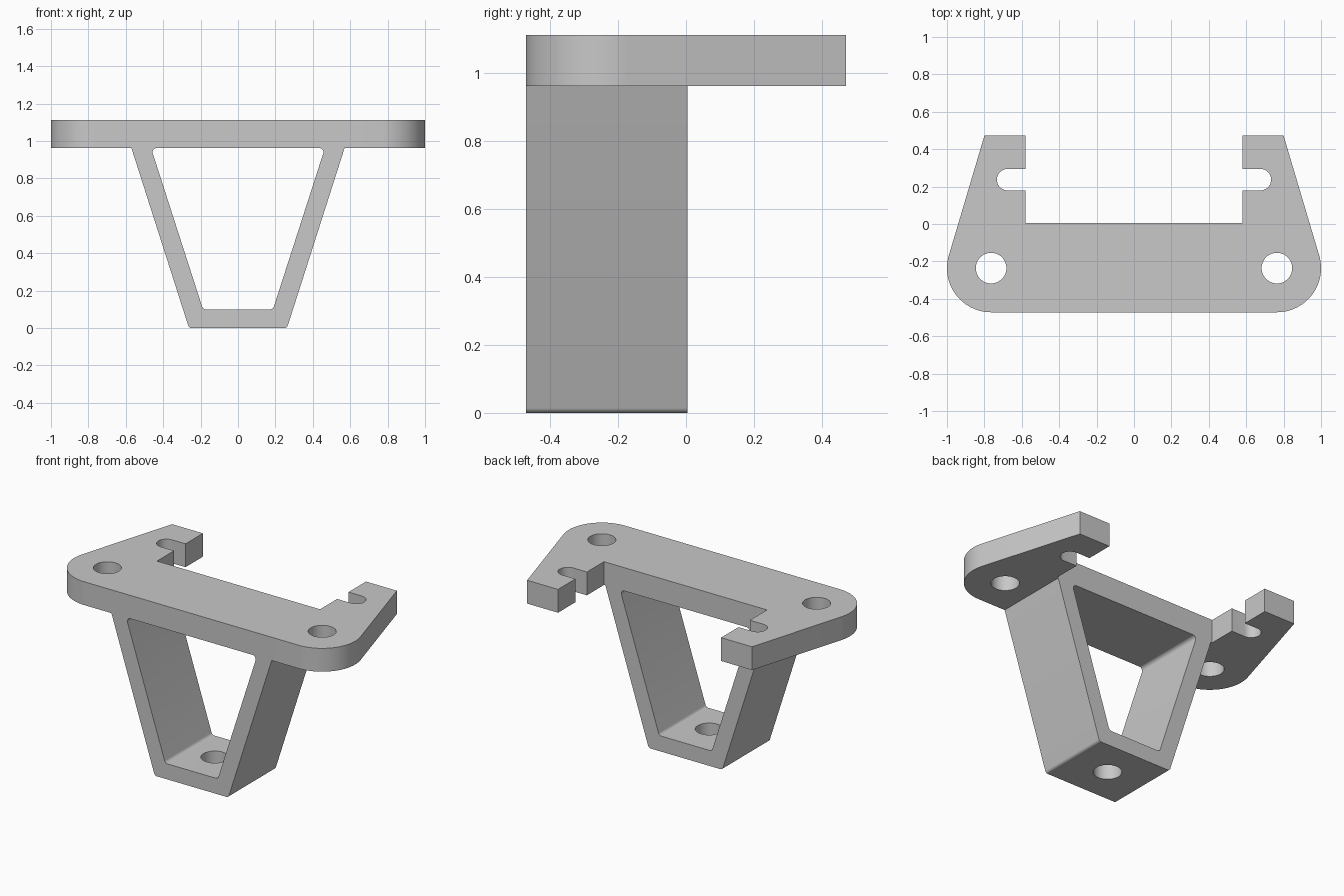
import bpy, bmesh, math
from mathutils import Vector

if "Cube" in bpy.data.objects:
    bpy.data.objects.remove(bpy.data.objects["Cube"], do_unlink=True)

FRONT, BACK, STEP = -0.472, 0.472, 0.005
UNDER, TOP = 0.963, 1.113
HOLE_R, HOLE_Y = 0.082, -0.236

grey = bpy.data.materials.new("plain grey")
grey.use_nodes = True
colour = (0.58, 0.58, 0.58, 1)
grey.diffuse_color = colour
grey.node_tree.nodes["Principled BSDF"].inputs["Base Color"].default_value = colour


def arc(cx, cy, r, a0, a1, n=16):
    return [Vector((cx + r * math.cos(math.radians(a0 + (a1 - a0) * i / n)),
                    cy + r * math.sin(math.radians(a0 + (a1 - a0) * i / n)))) for i in range(n + 1)]


def fillet(corners, r, n=6):
    """Round every corner of a closed outline."""
    pts = []
    for i, c in enumerate(corners):
        p = Vector(c)
        a = (Vector(corners[i - 1]) - p).normalized()
        b = (Vector(corners[(i + 1) % len(corners)]) - p).normalized()
        half = a.angle(b) / 2
        centre = p + (a + b).normalized() * r / math.sin(half)
        start = p + a * r / math.tan(half) - centre
        end = p + b * r / math.tan(half) - centre
        for k in range(n + 1):
            pts.append(centre + start.lerp(end, k / n).normalized() * r)
    return pts


def slab(name, outlines, depth):
    """Extrude a flat outline, with optional holes, into a solid mesh."""
    curve = bpy.data.curves.new(name, "CURVE")
    curve.dimensions, curve.fill_mode = "2D", "BOTH"
    curve.extrude = depth / 2
    for pts in outlines:
        spline = curve.splines.new("POLY")
        spline.points.add(len(pts) - 1)
        for point, p in zip(spline.points, pts):
            point.co = (p[0], p[1], 0, 1)
        spline.use_cyclic_u = True
    source = bpy.data.objects.new(name + "_outline", curve)
    bpy.context.collection.objects.link(source)
    bpy.context.view_layer.update()
    mesh = bpy.data.meshes.new_from_object(source.evaluated_get(bpy.context.evaluated_depsgraph_get()))
    bpy.data.objects.remove(source, do_unlink=True)
    mesh.name = name
    bm = bmesh.new()
    bm.from_mesh(mesh)
    bmesh.ops.remove_doubles(bm, verts=bm.verts, dist=0.0001)
    bmesh.ops.recalc_face_normals(bm, faces=bm.faces)
    bm.to_mesh(mesh)
    bm.free()
    mesh.materials.clear()
    mesh.materials.append(grey)
    obj = bpy.data.objects.new(name, mesh)
    bpy.context.collection.objects.link(obj)
    return obj


def activate(obj):
    bpy.ops.object.select_all(action="DESELECT")
    obj.select_set(True)
    bpy.context.view_layer.objects.active = obj


# Mounting plate: rounded front corners, tapered arms with slots, two holes
corner_x = 0.764
right_half = arc(corner_x, HOLE_Y, HOLE_Y - FRONT, -90, 16.6, 24)
right_half += [Vector((0.80, BACK)), Vector((0.58, BACK)), Vector((0.58, 0.295))]
right_half += arc(0.675, 0.237, 0.058, 90, -90)
right_half += [Vector((0.58, 0.179)), Vector((0.58, STEP))]
left_half = [Vector((-p.x, p.y)) for p in reversed(right_half)]
holes = [arc(s * corner_x, HOLE_Y, HOLE_R, 0, 350, 35) for s in (-1, 1)]
plate = slab("mounting_plate", [right_half + left_half] + holes, TOP - UNDER)
plate.location.z = (TOP + UNDER) / 2

# Hanging bracket: tapered loop closed by the plate above it
outer = [(0.57, UNDER), (0.262, 0), (-0.262, 0), (-0.57, UNDER)]
inner = [(-0.465, UNDER), (-0.187, 0.1), (0.187, 0.1), (0.465, UNDER)]
base_corners = fillet(outer, 0.02)[7:21]
loop = [Vector(outer[0])] + base_corners + [Vector(outer[3])] + fillet(inner, 0.022)
bracket = slab("bracket", [loop], STEP - FRONT)
bracket.rotation_euler.x = math.pi / 2
bracket.location.y = (FRONT + STEP) / 2

# Screw hole through the bracket base
cutter = slab("base_hole_cutter", [arc(0, 0, HOLE_R, 0, 350, 35)], 0.4)
cutter.location = (0, HOLE_Y, 0.05)
cutter.hide_render = True
cut = bracket.modifiers.new("base hole", "BOOLEAN")
cut.operation, cut.solver, cut.object = "DIFFERENCE", "EXACT", cutter
activate(bracket)
bpy.ops.object.modifier_apply(modifier=cut.name)
bpy.data.objects.remove(cutter, do_unlink=True)

# Smooth the rounded walls, keep the edges crisp
for obj in (plate, bracket):
    activate(obj)
    bpy.ops.object.shade_smooth_by_angle(angle=math.radians(30))
